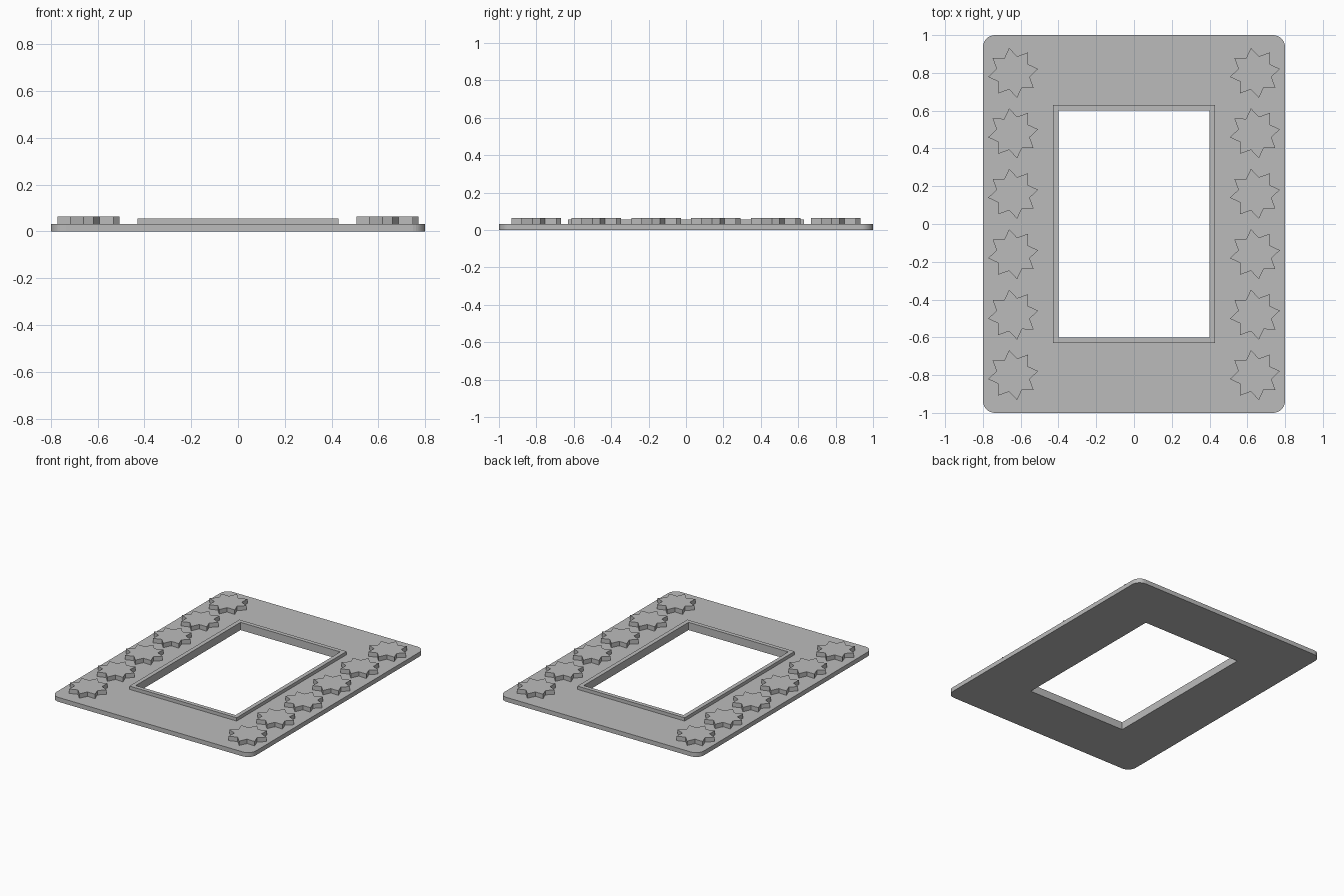
import bpy, bmesh
from math import radians, cos, sin, pi

cube = bpy.data.objects.get("Cube")
if cube:
    bpy.data.objects.remove(cube, do_unlink=True)

grey = bpy.data.materials.new("plain grey")
grey.use_nodes = True
colour = (0.5, 0.5, 0.5, 1)
grey.diffuse_color = colour
grey.node_tree.nodes["Principled BSDF"].inputs["Base Color"].default_value = colour

PLATE_TOP, RIM_TOP, STAR_TOP = 0.032, 0.056, 0.064
HOLE_X, HOLE_Y, RIM_WIDTH = 0.4, 0.6, 0.03


def rounded_rectangle(hx, hy, radius=0, steps=8):
    """Counter-clockwise outline with optional rounded corners."""
    if not radius:
        return [(hx, hy), (-hx, hy), (-hx, -hy), (hx, -hy)]
    points = []
    for quarter, (sx, sy) in enumerate([(1, 1), (-1, 1), (-1, -1), (1, -1)]):
        for i in range(steps + 1):
            a = (quarter + i / steps) * pi / 2
            points.append((sx * (hx - radius) + radius * cos(a),
                           sy * (hy - radius) + radius * sin(a)))
    return points


def extrude_outline(name, outlines, bottom, top):
    """Solid from an outer outline and optional holes."""
    bm = bmesh.new()
    edges = []
    for outline in outlines:
        verts = [bm.verts.new((x, y, bottom)) for x, y in outline]
        edges += [bm.edges.new((v, verts[i - 1])) for i, v in enumerate(verts)]
    bmesh.ops.triangle_fill(bm, edges=edges, use_beauty=True)
    result = bmesh.ops.extrude_face_region(bm, geom=bm.faces[:], use_keep_orig=True)
    for v in result["geom"]:
        if isinstance(v, bmesh.types.BMVert):
            v.co.z = top
    bmesh.ops.recalc_face_normals(bm, faces=bm.faces[:])
    bmesh.ops.dissolve_limit(bm, angle_limit=radians(1), verts=bm.verts[:], edges=bm.edges[:])
    mesh = bpy.data.meshes.new(name)
    bm.to_mesh(mesh)
    bm.free()
    mesh.materials.append(grey)
    obj = bpy.data.objects.new(name, mesh)
    bpy.context.collection.objects.link(obj)
    return obj


# Base plate and raised rim around the opening
opening = rounded_rectangle(HOLE_X, HOLE_Y)
extrude_outline("base_plate", [rounded_rectangle(0.8, 1, 0.064), opening], 0, PLATE_TOP)
extrude_outline("opening_rim",
                [rounded_rectangle(HOLE_X + RIM_WIDTH, HOLE_Y + RIM_WIDTH), opening],
                PLATE_TOP, RIM_TOP)

# Eight-pointed stars in a column down each side
star = []
for i in range(16):
    a = radians(9 + 22.5 * i)
    r = 0.09 if i % 2 else 0.134
    star.append((r * cos(a), r * sin(a)))
for side, x in (("right", -0.64), ("left", 0.64)):
    for row in range(6):
        obj = extrude_outline(f"{side}_star_{row + 1}", [star], PLATE_TOP, STAR_TOP)
        obj.location = (x, 0.8 - 0.32 * row, 0)
